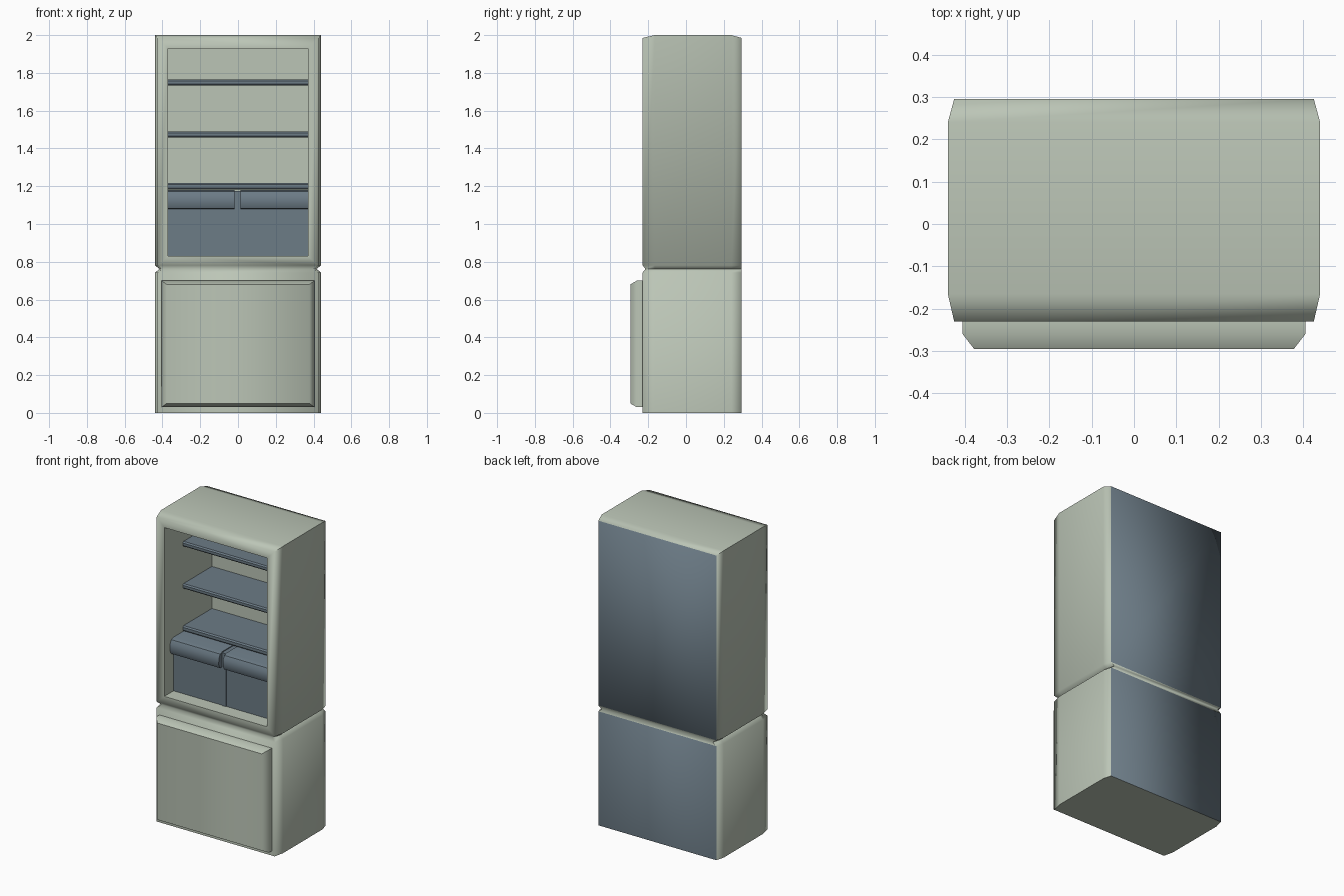
import bpy, bmesh, math

if "Cube" in bpy.data.objects:
    bpy.data.objects.remove(bpy.data.objects["Cube"])


def material(name, rgb):
    m = bpy.data.materials.new(name)
    m.diffuse_color = (*rgb, 1)
    m.use_nodes = True
    m.node_tree.nodes["Principled BSDF"].inputs["Base Color"].default_value = m.diffuse_color
    return m


SAGE = material("sage_enamel", (0.50, 0.56, 0.47))
SLATE = material("slate_blue", (0.15, 0.20, 0.24))


def finish(name, bm, mats, angle=40):
    bmesh.ops.recalc_face_normals(bm, faces=bm.faces)
    me = bpy.data.meshes.new(name)
    bm.to_mesh(me)
    bm.free()
    for m in mats:
        me.materials.append(m)
    ob = bpy.data.objects.new(name, me)
    bpy.context.collection.objects.link(ob)
    bpy.ops.object.select_all(action='DESELECT')
    ob.select_set(True)
    bpy.context.view_layer.objects.active = ob
    bpy.ops.object.shade_smooth_by_angle(angle=math.radians(angle))
    return ob


def loft(rings):
    """Skin a list of closed rings and cap both ends."""
    bm = bmesh.new()
    vs = [[bm.verts.new(p) for p in r] for r in rings]
    n = len(rings[0])
    for a, b in zip(vs, vs[1:]):
        for i in range(n):
            j = (i + 1) % n
            bm.faces.new((a[i], a[j], b[j], b[i]))
    bm.faces.new(vs[0])
    bm.faces.new(vs[-1])
    return bm


def prism(name, profile, x0, x1, mat):
    """Extrude a (y, z) profile along x."""
    return finish(name, loft([[(x, y, z) for y, z in profile] for x in (x0, x1)]), [mat])


FRONT, BACK = -0.23, 0.295


def plan(z, dx=0.0, dy=0.0, top=False):
    """Eight-sided outline of the cabinet; the top ring pulls in to the flat roof."""
    w, c = 0.44 - dx, 0.425 - dx
    yf, yb = -0.165, 0.24
    if top:
        return [(-w, yf, z), (w, yf, z), (w, yf, z), (w, yb, z),
                (w, yb, z), (-w, yb, z), (-w, yb, z), (-w, yf, z)]
    return [(-c, FRONT + dy, z), (c, FRONT + dy, z), (w, yf, z), (w, yb, z),
            (c, BACK, z), (-c, BACK, z), (-w, yb, z), (-w, yf, z)]


# Cabinet shell with a V groove between the two compartments
bm = loft([plan(0), plan(0.743), plan(0.762, 0.025, 0.015), plan(0.781),
           plan(1.985), plan(2.0, top=True)])
bmesh.ops.remove_doubles(bm, verts=bm.verts, dist=1e-4)
bmesh.ops.recalc_face_normals(bm, faces=bm.faces)

# Open upper compartment: frame the front face, then push it inward
face = next(f for f in bm.faces
            if f.normal.y < -0.99 and f.calc_center_median().z > 1)
for depth in (FRONT, 0.26):
    face = bmesh.ops.extrude_discrete_faces(bm, faces=[face])["faces"][0]
    for v in face.verts:
        v.co = (math.copysign(0.37, v.co.x), depth, 1.93 if v.co.z > 1.3 else 0.83)

# Slate panels on the back, leaving the groove strip in the body colour
for f in bm.faces:
    c = f.calc_center_median()
    if c.y > BACK - 0.001 and abs(c.z - 0.762) > 0.05:
        f.material_index = 1
finish("cabinet_shell", bm, [SAGE, SLATE], 80)

# Closed lower drawer front with chamfered edges
door = [[(-x, y, z0), (x, y, z0), (x, y, z1), (-x, y, z1)]
        for x, y, z0, z1 in ((0.405, FRONT, 0.03, 0.70), (0.405, -0.26, 0.03, 0.70),
                             (0.378, -0.295, 0.05, 0.68))]
finish("lower_door", loft(door), [SAGE], 60)

# Shelves with softened front edges
for i, (z0, z1) in enumerate(((1.182, 1.216), (1.458, 1.49), (1.733, 1.765))):
    prism(f"shelf_{i + 1}",
          [(0.26, z0), (-0.032, z0), (-0.04, z0 + 0.008), (-0.04, z1 - 0.008),
           (-0.032, z1), (0.26, z1)], -0.37, 0.37, SLATE)

# Two bins with overhanging rounded lips, and the divider between them
BIN = [(0.26, 0.83), (-0.135, 0.83), (-0.135, 1.08), (-0.162, 1.083), (-0.174, 1.11),
       (-0.17, 1.15), (-0.158, 1.172), (-0.135, 1.18), (0.26, 1.18)]
prism("left_bin", BIN, -0.37, -0.018, SLATE)
prism("right_bin", BIN, 0.012, 0.37, SLATE)
prism("bin_divider", [(0.26, 0.83), (-0.14, 0.83), (-0.14, 1.175), (0.26, 1.175)],
      -0.018, 0.012, SLATE)
